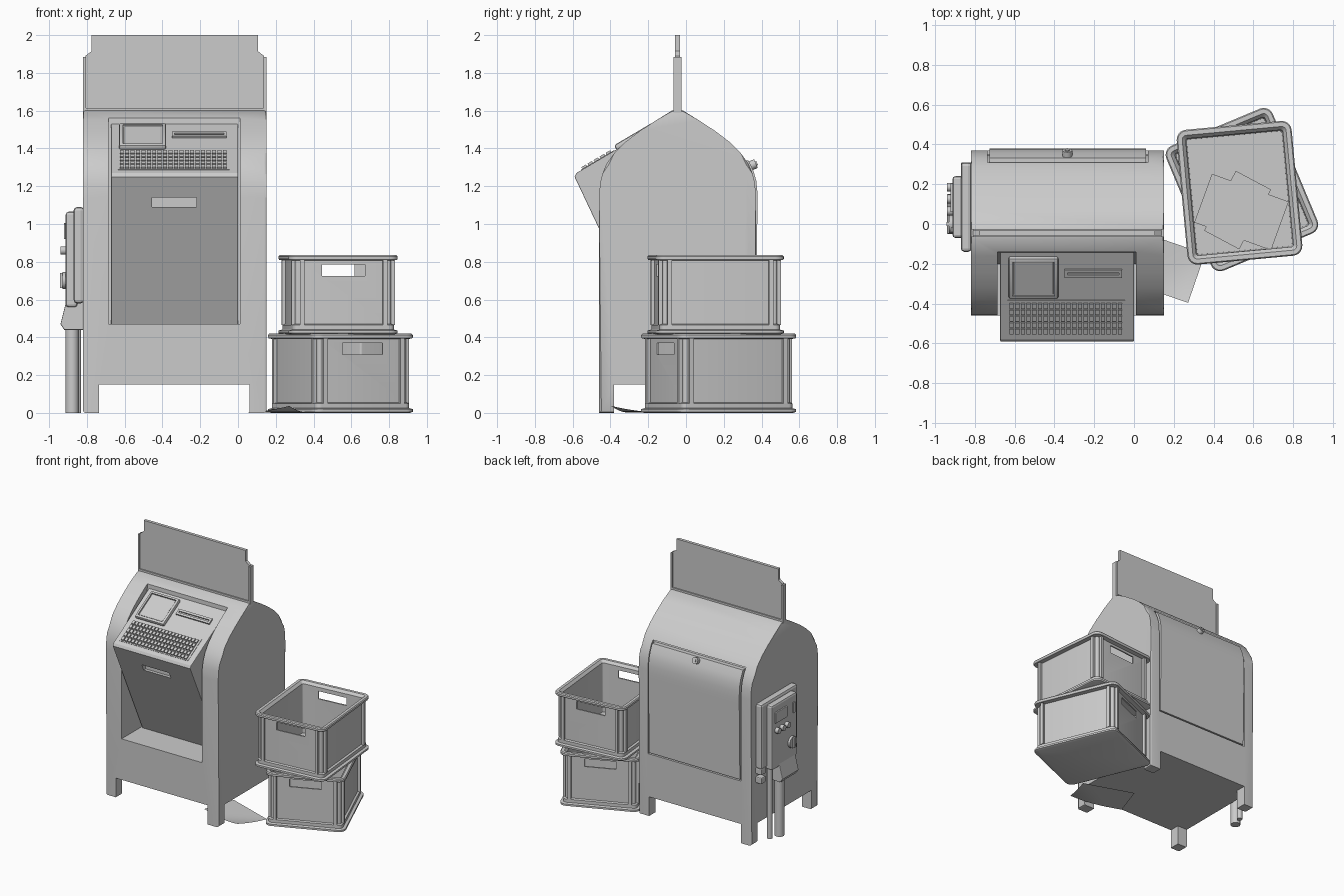
import bpy, bmesh, math
from mathutils import Matrix, Vector

if "Cube" in bpy.data.objects:
    bpy.data.objects.remove(bpy.data.objects["Cube"], do_unlink=True)

grey = bpy.data.materials.new("plain_grey")
grey.use_nodes = True
grey.diffuse_color = (0.6, 0.6, 0.6, 1)
grey.node_tree.nodes["Principled BSDF"].inputs["Base Color"].default_value = (0.6, 0.6, 0.6, 1)


def finish(name, bm, matrix=None):
    bmesh.ops.recalc_face_normals(bm, faces=bm.faces)
    if matrix:
        bm.transform(matrix)
    mesh = bpy.data.meshes.new(name)
    bm.to_mesh(mesh)
    bm.free()
    mesh.materials.append(grey)
    ob = bpy.data.objects.new(name, mesh)
    bpy.context.collection.objects.link(ob)
    return ob


def smooth(ob):
    bpy.ops.object.select_all(action='DESELECT')
    ob.select_set(True)
    bpy.context.view_layer.objects.active = ob
    bpy.ops.object.shade_smooth_by_angle(angle=math.radians(32))
    return ob


def add_box(bm, x0, x1, y0, y1, z0, z1):
    size = Matrix.Diagonal((x1 - x0, y1 - y0, z1 - z0, 1))
    place = Matrix.Translation(((x0 + x1) / 2, (y0 + y1) / 2, (z0 + z1) / 2))
    return bmesh.ops.create_cube(bm, size=1, matrix=place @ size)


def box(name, *dims, bevel=0, matrix=None):
    bm = bmesh.new()
    add_box(bm, *dims)
    if bevel:
        bmesh.ops.bevel(bm, geom=bm.edges[:], offset=bevel, segments=2, profile=0.5, affect='EDGES')
    return finish(name, bm, matrix)


def prism(name, pts, a0, a1, axis="x", bevel=0):
    """Extrude a (y, z) profile along x, or an (x, z) profile along y."""
    bm = bmesh.new()
    put = (lambda p, a: (a, p[0], p[1])) if axis == "x" else (lambda p, a: (p[0], a, p[1]))
    rings = [[bm.verts.new(put(p, a)) for p in pts] for a in (a0, a1)]
    caps = [bm.faces.new(r) for r in rings]
    n = len(pts)
    for i in range(n):
        j = (i + 1) % n
        bm.faces.new((rings[0][i], rings[0][j], rings[1][j], rings[1][i]))
    if bevel:
        edges = [e for f in caps for e in f.edges]
        bmesh.ops.bevel(bm, geom=edges, offset=bevel, segments=2, profile=0.5, affect='EDGES')
    return finish(name, bm)


def rod(name, start, end, r, sides=20):
    a, b = Vector(start), Vector(end)
    bm = bmesh.new()
    bmesh.ops.create_cone(bm, cap_ends=True, segments=sides, radius1=r, radius2=r, depth=(b - a).length)
    turn = (b - a).to_track_quat('Z', 'Y').to_matrix().to_4x4()
    return smooth(finish(name, bm, Matrix.Translation((a + b) / 2) @ turn))


def cut(ob, cutter):
    mod = ob.modifiers.new("cut", 'BOOLEAN')
    mod.object, mod.operation, mod.solver = cutter, 'DIFFERENCE', 'EXACT'
    graph = bpy.context.evaluated_depsgraph_get()
    mesh = bpy.data.meshes.new_from_object(ob.evaluated_get(graph))
    ob.modifiers.clear()
    ob.data = mesh
    bpy.data.objects.remove(cutter, do_unlink=True)


# Cabinet: pointed arch profile, with legs, front recess and rear door groove cut out
X0, X1, MID = -0.82, 0.15, -0.045
ARCH = [(0.415, 0), (0.415, 1.14), (0.41, 1.215), (0.398, 1.265), (0.375, 1.32), (0.335, 1.375),
        (0.275, 1.435), (0.2, 1.492), (0.115, 1.548), (0.03, 1.6)]


def rear(z):
    for (a, za), (b, zb) in zip(ARCH, ARCH[1:]):
        if za <= z <= zb:
            return MID + a + (b - a) * (z - za) / (zb - za)


def rear_band(z0, z1, inner, outer, flare=0):
    zs = [z0 + (z1 - z0) * i / 16 for i in range(17)]
    out = [(rear(z) + outer + flare * (z - z0) / (z1 - z0), z) for z in zs]
    return out + [(rear(z) + inner, z) for z in reversed(zs)]


profile = [(MID + a, z) for a, z in ARCH] + [(MID - a, z) for a, z in reversed(ARCH)]
cabinet = prism("cabinet", profile, X0, X1, bevel=0.012)
cut(cabinet, box("leg_gap", X0 + 0.085, X1 - 0.09, -1, 1, -0.1, 0.15))
cut(cabinet, box("leg_gap", -1, 1, -0.38, 0.29, -0.1, 0.15))
cut(cabinet, prism("recess", [(-0.8, 0.47), (-0.2, 0.47), (-0.14, 1.57), (-0.8, 1.57)], -0.685, 0.01))
cut(cabinet, prism("groove", rear_band(0.485, 1.35, -0.02, 0.06), -0.735, 0.07))
smooth(cabinet)

# Rear door with its lock
smooth(prism("rear_door", rear_band(0.495, 1.335, -0.03, 0, 0.012), -0.725, 0.06))
rod("rear_lock", (-0.335, 0.3, 1.29), (-0.335, 0.37, 1.32), 0.025)
rod("rear_lock_core", (-0.335, 0.3, 1.29), (-0.335, 0.376, 1.323), 0.012)

# Sign board standing in two edge channels on the ridge
left, right = X0 + 0.012, X1 - 0.012
prism("sign_board", [(left, 1.59), (right, 1.59), (right, 1.89), (0.105, 1.915), (0.105, 2),
                     (-0.775, 2), (-0.775, 1.915), (left, 1.89)], -0.057, -0.033, "y")
for x in (X0, X1 - 0.014):
    box("sign_channel", x, x + 0.014, -0.066, -0.024, 1.59, 1.885)
box("sign_base", X0, X1, -0.066, -0.024, 1.585, 1.615)

# Slanted console filling the recess, with a pull slot
console = prism("console", [(-0.22, 0.465), (-0.59, 1.25), (-0.58, 1.27), (-0.14, 1.53), (-0.14, 0.465)],
                -0.672, 0, bevel=0.004)
cut(console, box("pull_slot", -0.455, -0.22, -0.8, -0.49, 1.09, 1.14))

# Console fittings, laid out on the sloping top
slope = Matrix.Translation((0, -0.58, 1.27)) @ Matrix.Rotation(math.atan2(0.26, 0.44), 4, 'X')
bezel = box("screen_bezel", -0.63, -0.38, 0.245, 0.485, -0.01, 0.025, bevel=0.012)
cut(bezel, box("screen_pocket", -0.61, -0.4, 0.265, 0.465, 0.013, 0.1))
bezel.data.transform(slope)
smooth(bezel)
box("screen_glass", -0.605, -0.405, 0.27, 0.46, 0, 0.018, bevel=0.004, matrix=slope)
slot = box("card_slot", -0.35, -0.06, 0.365, 0.412, -0.005, 0.012)
cut(slot, box("slot_gap", -0.335, -0.075, 0.382, 0.395, 0.002, 0.1))
slot.data.transform(slope)
box("keyboard_base", -0.635, -0.045, 0.03, 0.23, -0.005, 0.003, matrix=slope)
keys, cols, rows = bmesh.new(), 20, 5
for i in range(cols):
    for j in range(rows):
        x, v = -0.626 + i * 0.0287, 0.038 + j * 0.0372
        add_box(keys, x, x + 0.021, v, v + 0.028, 0, 0.013)
finish("keyboard_keys", keys, slope)

# Control box on the right side, with pipes running to the floor
box("control_back", -0.87, -0.815, -0.14, 0.31, 0.58, 1.09, bevel=0.018)
box("control_face", -0.912, -0.85, -0.07, 0.24, 0.56, 1.065, bevel=0.015)
box("control_display", -0.922, -0.9, 0.06, 0.205, 0.92, 1.005, bevel=0.004)
box("coin_slot", -0.92, -0.9, -0.04, -0.015, 0.92, 1.0)
for y in (0.185, 0.125, 0.065):
    rod("control_button", (-0.9, y, 0.86), (-0.94, y, 0.86), 0.022)
rod("control_dial", (-0.9, 0, 0.7), (-0.93, 0, 0.7), 0.045)
box("dial_grip", -0.942, -0.92, -0.01, 0.01, 0.66, 0.74)
prism("return_tray", [(-0.82, 0.44), (-0.92, 0.44), (-0.94, 0.47), (-0.91, 0.59), (-0.82, 0.59)],
      -0.05, 0.15, "y", bevel=0.005)
for z in (0.47, 0.54):
    box("side_switch", -0.87, -0.81, 0.255, 0.31, z, z + 0.05, bevel=0.008)
rod("wide_pipe", (-0.878, 0.1, 0), (-0.878, 0.1, 0.58), 0.035)
rod("narrow_pipe", (-0.85, 0.18, 0), (-0.85, 0.18, 0.6), 0.02)


# Stacking crates: rounded rectangle rings lofted through an (inset, height) profile
def ring(bm, inset, z):
    r = max(0.05 - inset, 0.012)
    hx, hy = 0.29 - inset - r, 0.34 - inset - r
    verts = []
    for k, (sx, sy) in enumerate(((1, 1), (-1, 1), (-1, -1), (1, -1))):
        for s in range(6):
            a = math.pi / 2 * (k + s / 5)
            verts.append(bm.verts.new((sx * hx + r * math.cos(a), sy * hy + r * math.sin(a), z)))
    return verts


def crate(name, place):
    bm = bmesh.new()
    rings = [ring(bm, i, z) for i, z in (
        (0.015, 0), (0, 0.006), (0, 0.02), (0.02, 0.025), (0.02, 0.05), (0.035, 0.055), (0.035, 0.39),
        (0.004, 0.394), (0, 0.4), (0, 0.412), (0.006, 0.419), (0.028, 0.419), (0.045, 0.4), (0.05, 0.02))]
    for a, b in zip(rings, rings[1:]):
        for i in range(len(a)):
            j = (i + 1) % len(a)
            bm.faces.new((a[i], a[j], b[j], b[i]))
    bm.faces.new(rings[0])
    bm.faces.new(rings[-1])
    ob = finish(name, bm)
    cut(ob, box("hand_hole", -0.115, 0.115, -1, 1, 0.31, 0.37))
    ob.data.transform(place)
    smooth(ob)
    # Upright ribs near each corner
    ribs = bmesh.new()
    for s in (-1, 1):
        for t in (-1, 1):
            x, y = s * 0.22, t * 0.31
            add_box(ribs, x - 0.012, x + 0.012, y - 0.015, y + 0.015, 0.05, 0.393)
            x, y = s * 0.26, t * 0.27
            add_box(ribs, x - 0.015, x + 0.015, y - 0.012, y + 0.012, 0.05, 0.393)
    finish(name + "_ribs", ribs, place)


def spot(x, y, z, degrees):
    return Matrix.Translation((x, y, z)) @ Matrix.Rotation(math.radians(degrees), 4, 'Z')


crate("lower_crate", spot(0.542, 0.173, 0, 22.7))
crate("upper_crate", spot(0.53, 0.157, 0.416, 5.3))


# Loose paper sheets, one curling up at a corner
def sheet(name, w, d, place, curl=0):
    bm = bmesh.new()
    bmesh.ops.create_grid(bm, x_segments=10, y_segments=6, size=0.5)
    for v in bm.verts:
        lift = max(0, v.co.x - 0.6 * v.co.y - 0.1) / 0.7
        v.co = (v.co.x * w, v.co.y * d, curl * lift ** 2)
    return smooth(finish(name, bm, place))


sheet("crate_sheet_lower", 0.34, 0.2, spot(0.52, 0.07, 0.445, 62))
sheet("crate_sheet_upper", 0.41, 0.26, spot(0.54, 0.06, 0.45, -20))
sheet("floor_sheet", 0.4, 0.26, spot(0.125, -0.208, 0.002, -19), curl=0.035)
